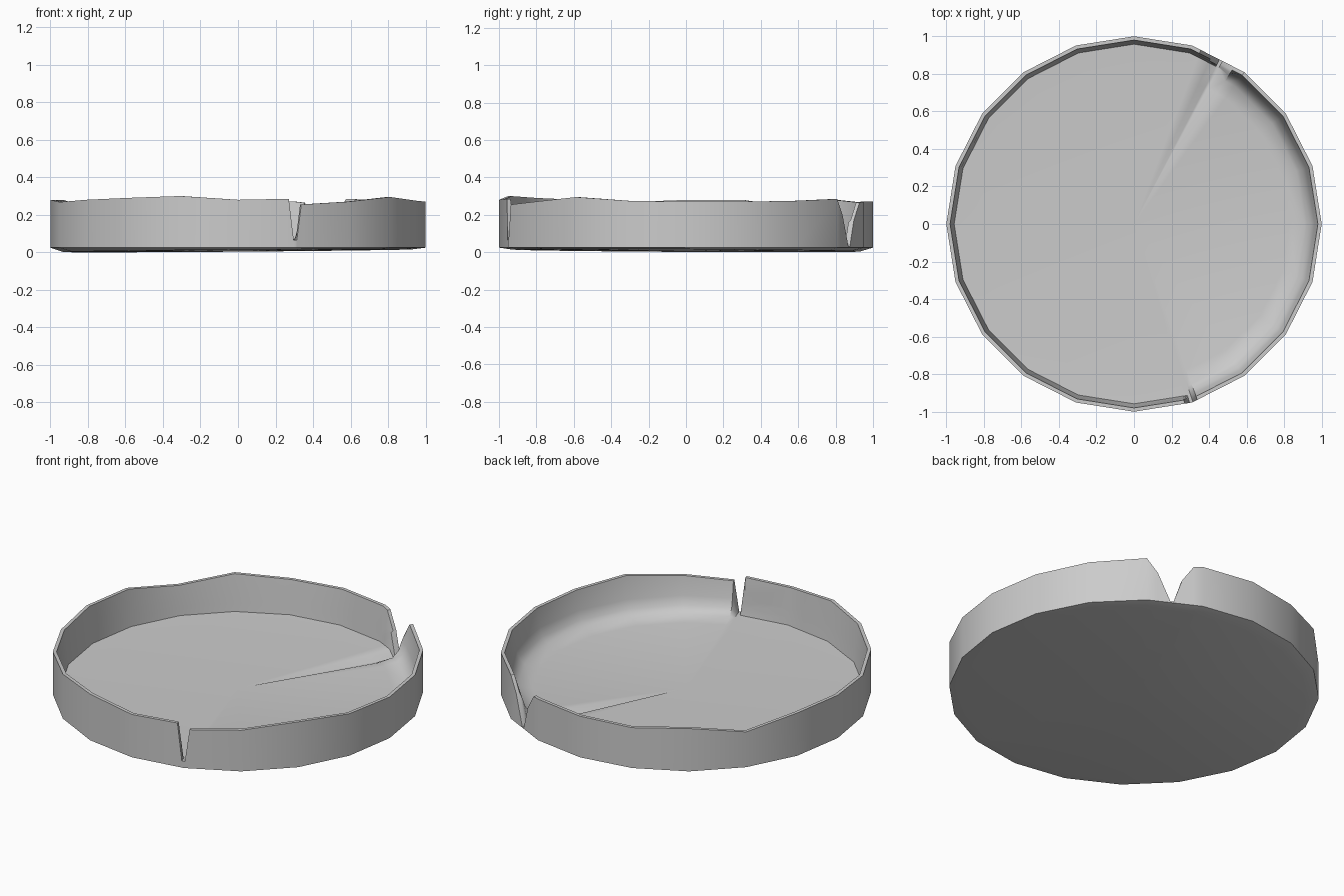
import bpy, bmesh
from math import sin, cos, radians, degrees

if "Cube" in bpy.data.objects:
    bpy.data.objects.remove(bpy.data.objects["Cube"])

# rim height at each of the 20 corners (18 degree steps); the corners at the cracks come separately
rim = [.27, .27, .275, .285, .27, .27, .265, .28, .235, .28,
       .28, .268, .28, .29, .30, .28, None, .27, .295, .275]
stations = [(18.0 * i, z) for i, z in enumerate(rim) if z is not None]
# back crack and front crack
stations += [(57.5, .20), (61.5, .032), (62.5, .032), (65.2, .17), (69, .265)]
stations += [(285.8, .285), (287.3, .065), (288, .065), (288.3, .065), (289.8, .255)]
stations.sort()


def point(r, a, z):
    """Point on a 20-sided polygon of corner radius r."""
    k = r * cos(radians(9)) / cos(radians(a % 18 - 9))
    return (k * cos(radians(a)), k * sin(radians(a)), z)


def section(a, top):
    """Closed wall and floor profile, from underside to floor, at angle a."""
    rounded = a < 60 or a > 288
    if rounded:
        inner = [(.962, .16), (.945, .11), (.91, .075), (.83, .06)]
    else:
        inner = [(.968, .16), (.963, .11), (.958, .065), (.83, .06)]
    under = .009 + .009 * cos(radians(a - 324))
    pts = [(.93, under), (1.0, .025), (1.0, top), (.98, top)]
    pts += [(r, min(z, top)) for r, z in inner]
    return [point(r, a, z) for r, z in pts]


bm = bmesh.new()
cols = [[bm.verts.new(p) for p in section(a, z)] for a, z in stations]
bottom = bm.verts.new((0, 0, .004))
floor = bm.verts.new((0, 0, .055))
for i, c in enumerate(cols):
    d = cols[(i + 1) % len(cols)]
    for j in range(len(c) - 1):
        bm.faces.new((c[j], d[j], d[j + 1], c[j + 1]))
    bm.faces.new((bottom, d[0], c[0]))
    bm.faces.new((floor, c[-1], d[-1]))
bmesh.ops.recalc_face_normals(bm, faces=bm.faces)

me = bpy.data.meshes.new("broken_dish")
bm.to_mesh(me)
bm.free()
dish = bpy.data.objects.new("broken_dish", me)
bpy.context.collection.objects.link(dish)
bpy.context.view_layer.objects.active = dish
dish.select_set(True)
bpy.ops.object.shade_smooth_by_angle(angle=radians(38))
